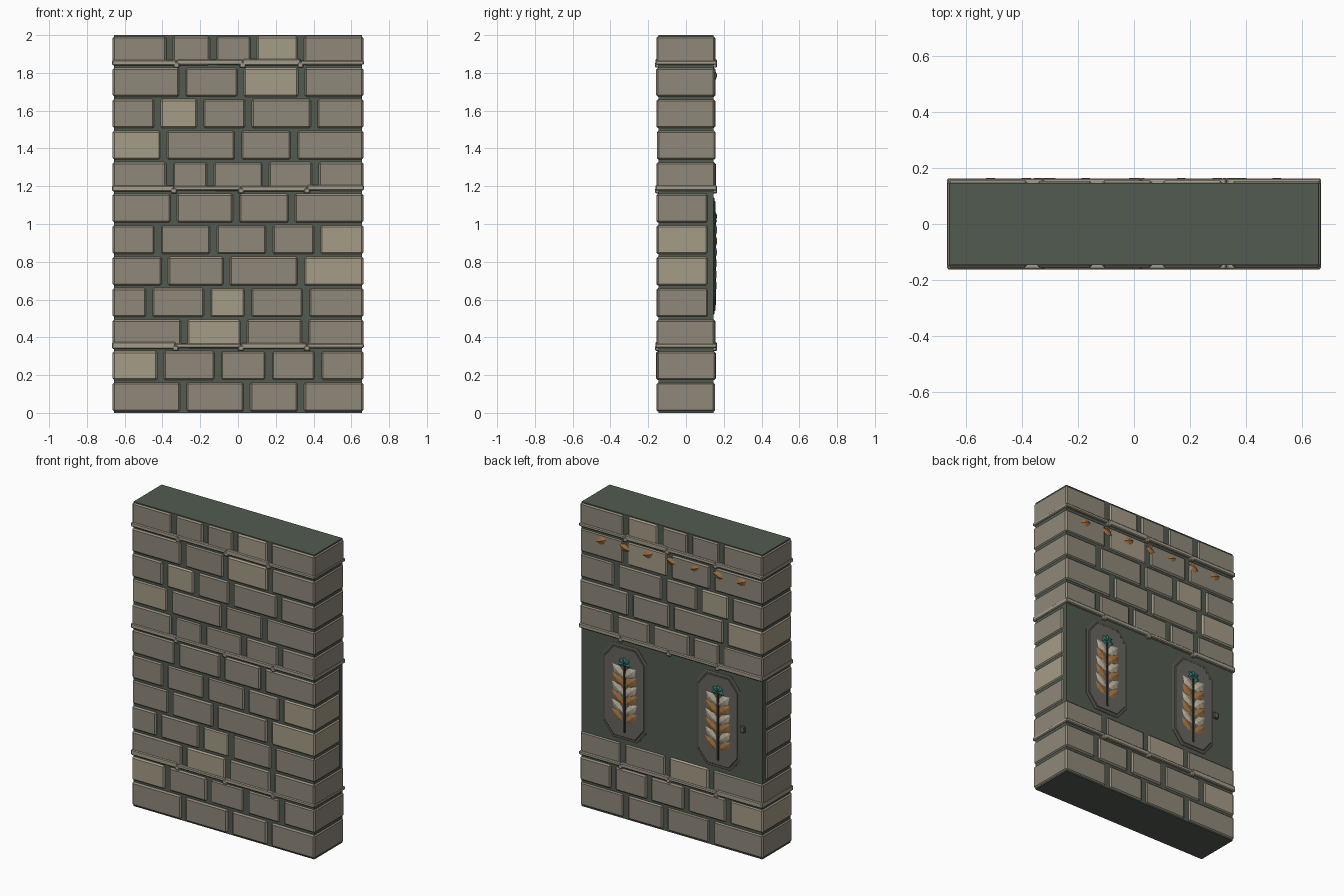
import bpy, bmesh, math, random
from mathutils import Vector

if "Cube" in bpy.data.objects:
    bpy.data.objects.remove(bpy.data.objects["Cube"])

random.seed(4)


def mat(name, r, g, b):
    m = bpy.data.materials.new(name)
    m.diffuse_color = (r, g, b, 1)
    m.use_nodes = True
    m.node_tree.nodes["Principled BSDF"].inputs["Base Color"].default_value = m.diffuse_color
    return m


MORTAR = mat("mortar_green", .085, .105, .08)
STONE = mat("stone", .28, .25, .195)
LIGHT = mat("light_stone", .38, .335, .245)
BAND = mat("band_stone", .37, .335, .26)
PLATE = mat("plate_grey", .14, .13, .115)
RIM = mat("rim_dark", .09, .085, .075)
OCHRE = mat("ochre", .36, .17, .055)
CREAM = mat("cream", .5, .45, .35)
TEAL = mat("teal", .03, .2, .17)
STEM = mat("stem_dark", .04, .03, .02)


def finish(bm, name, material):
    bmesh.ops.recalc_face_normals(bm, faces=bm.faces)
    me = bpy.data.meshes.new(name)
    bm.to_mesh(me)
    bm.free()
    ob = bpy.data.objects.new(name, me)
    bpy.context.collection.objects.link(ob)
    me.materials.append(material)
    return ob


def box(name, x, y, z, material, bevel=0.0):
    bm = bmesh.new()
    bmesh.ops.create_cube(bm, size=1)
    for v in bm.verts:
        v.co = [(lo + hi) / 2 + c * (hi - lo) for (lo, hi), c in zip((x, y, z), v.co)]
    if bevel:
        bmesh.ops.bevel(bm, geom=bm.edges[:], offset=bevel, segments=1, affect='EDGES')
    return finish(bm, name, material)


def hull(name, pts, material):
    bm = bmesh.new()
    for p in pts:
        bm.verts.new(p)
    bmesh.ops.convex_hull(bm, input=bm.verts[:])
    return finish(bm, name, material)


def octagon(cx, cz, hw, hh, cut):
    q = [(hw, hh - cut), (hw - cut * .8, hh)]
    pts = q + [(-x, z) for x, z in reversed(q)]
    pts += [(-x, -z) for x, z in pts]
    return [(cx + x, cz + z) for x, z in pts]


def plate(name, outline, y0, y1, material, inset=.006):
    # Prism on the back face with a chamfered outer edge
    cx = sum(p[0] for p in outline) / len(outline)
    cz = sum(p[1] for p in outline) / len(outline)
    pts = [(x, y0, z) for x, z in outline]
    pts += [(x, y1 - .004, z) for x, z in outline]
    pts += [(x - math.copysign(inset, x - cx), y1, z - math.copysign(inset, z - cz))
            for x, z in outline]
    return hull(name, pts, material)


def leaf(name, x, y, z, length, width, angle, material, lift=.008):
    # Faceted leaf with a raised midrib; angle is measured from straight up
    d = Vector((math.sin(angle), 0, math.cos(angle)))
    s = Vector((d.z, 0, -d.x))
    o = Vector((x, y, z))
    up = Vector((0, lift, 0))
    pts = [o, o + d * length, o + d * length * .3 + up, o + d * length * .65 + up]
    for k in (-1, 1):
        pts += [o + d * length * .25 + s * k * width * .42,
                o + d * length * .6 + s * k * width * .5]
    return hull(name, pts, material)


# Mortar core
box("mortar_core", (-.657, .657), (-.146, .146), (0, 2), MORTAR)

# Stone courses: joint centres and the index of the paler stone (-1 for none)
H = 1 / 6
courses = [
    ((-.29, .047, .333), -1),
    ((-.41, -.107, .163, .423), 0),
    ((-.285, .03, .355), 1),
    ((-.47, -.163, .053, .36), 2),
    ((-.387, -.06, .333), 3),
    ((-.425, -.13, .167, .42), 4),
    ((-.34, -.01, .285), -1),
    ((-.362, -.145, .147, .41), -1),
    ((-.393, 0, .297), 0),
    ((-.427, -.2, .055, .403), 1),
    ((-.295, .015, .337), 2),
    ((-.362, -.132, .083, .333), 3),
]
for r, (joints, pale) in enumerate(courses):
    xs = (-.681, *joints, .681)
    back = .115 if 3 <= r <= 6 else .155      # courses 3-6 stop short of the back panel
    for i in range(len(xs) - 1):
        j = random.uniform(-.003, .003)
        box(f"stone_{r}_{i}", (xs[i] + .017, xs[i + 1] - .017),
            (-.155 + j, back + j), (r * H + .007, (r + 1) * H - .006),
            LIGHT if i == pale else STONE, .009)

# Projecting bands running round the wall, with small lips at the joints
for r, joints in ((2, (-.33, .015, .365)), (7, (-.34, .015, .365)), (11, (-.325, .025, .33))):
    z = r * H
    xs = (-.666, *joints, .666)
    for i in range(4):
        box(f"band_{r}_{i}", (xs[i], xs[i + 1]), (-.162, .163),
            (z + .006 + .004 * (i % 2), z + .036 + random.uniform(-.005, .006)), BAND, .005)
    for i, x in enumerate(joints):
        box(f"band_lip_{r}_{i}", (x - .016, x + .016), (-.163, .164),
            (z - .006, z + .024), BAND, .005)

# Two plaques with a leafy sprig on the back panel
for n, cx in enumerate((.34, -.34)):
    plate(f"plaque_rim_{n}", octagon(cx, .83, .16, .31, .085), .14, .152, RIM)
    plate(f"plaque_face_{n}", octagon(cx, .83, .143, .293, .078), .145, .155, PLATE, .004)
    box(f"sprig_stem_{n}", (cx - .007, cx + .007), (.15, .16), (.57, 1.01), STEM, .002)
    for k, m in enumerate((OCHRE, CREAM, OCHRE, CREAM, OCHRE, CREAM)):
        for s in (-1, 1):
            leaf(f"sprig_leaf_{n}_{k}_{s}", cx + s * .006, .153 + .0006 * k, .635 + .06 * k,
                 .125 - .004 * k, .062, s * .85, m)
    # Teal bud crowning the sprig
    for k in range(5):
        leaf(f"bud_petal_{n}_{k}", cx, .155, 1.02, .045, .034, (k - 2) * .9, TEAL)

# Small stone peg beside one plaque
box("panel_peg", (-.535, -.5), (.14, .16), (.80, .84), PLATE, .004)

# Row of small leaves under the top band
for i in range(7):
    a = math.radians(70 if i % 2 else 110)
    x = .51 - .17 * i
    leaf(f"frieze_leaf_{i}", x - .04 * math.sin(a), .154, 1.785 - .04 * math.cos(a),
         .08, .05, a, OCHRE, .01)
